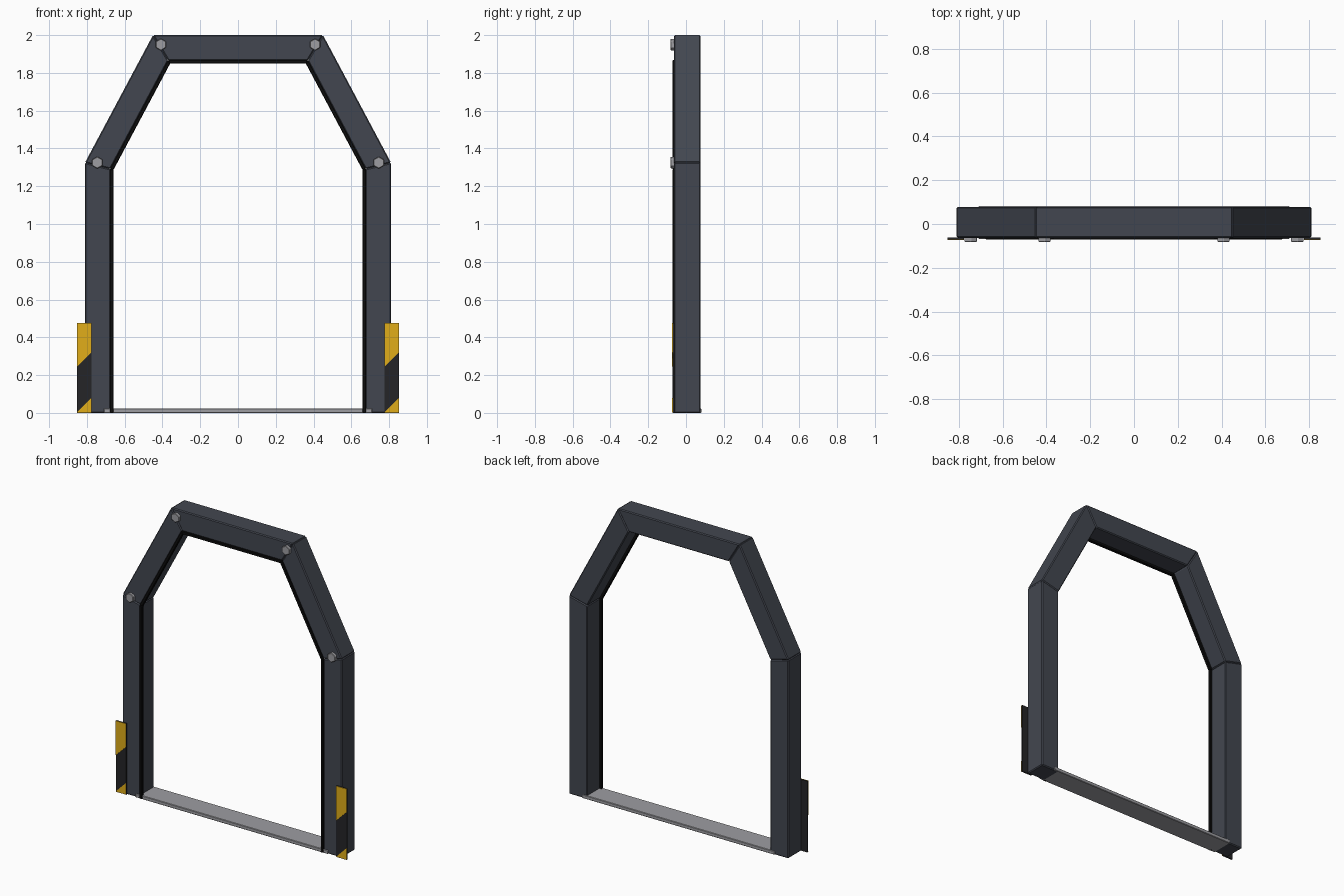
import bpy, bmesh, math

if "Cube" in bpy.data.objects:
    bpy.data.objects.remove(bpy.data.objects["Cube"])


def material(name, rgb):
    m = bpy.data.materials.new(name)
    m.diffuse_color = (*rgb, 1)
    m.use_nodes = True
    m.node_tree.nodes["Principled BSDF"].inputs["Base Color"].default_value = m.diffuse_color
    return m


FRAME = material("frame_paint", (0.055, 0.062, 0.08))
RUBBER = material("rubber", (0.004, 0.004, 0.004))
STEEL = material("steel", (0.34, 0.34, 0.36))
BLACK = material("stripe_black", (0.018, 0.018, 0.02))
YELLOW = material("stripe_yellow", (0.75, 0.42, 0.01))


def prism(name, pts, y0, y1, mat, bevel=0.0, segments=1):
    """Extrude an x-z outline from y0 to y1."""
    bm = bmesh.new()
    front = [bm.verts.new((x, y0, z)) for x, z in pts]
    back = [bm.verts.new((x, y1, z)) for x, z in pts]
    bm.faces.new(front)
    bm.faces.new(back[::-1])
    n = len(pts)
    for i in range(n):
        j = (i + 1) % n
        bm.faces.new((front[i], back[i], back[j], front[j]))
    if bevel:
        bmesh.ops.bevel(bm, geom=bm.edges[:], offset=bevel, segments=segments,
                        profile=0.5, affect='EDGES')
    bmesh.ops.recalc_face_normals(bm, faces=bm.faces[:])
    me = bpy.data.meshes.new(name)
    bm.to_mesh(me)
    bm.free()
    me.materials.append(mat)
    ob = bpy.data.objects.new(name, me)
    bpy.context.collection.objects.link(ob)
    return ob


# Arch outline, and mitred offsets of it towards the opening
HALF = [(0.81, 0.0), (0.81, 1.325), (0.45, 2.0)]
LEAN = math.atan2(HALF[1][0] - HALF[2][0], HALF[2][1] - HALF[1][1])
T1, T2 = math.tan(LEAN / 2), math.tan((math.pi / 2 - LEAN) / 2)


def inset(d):
    (a, z0), (_, z1), (c, z2) = HALF
    right = [(a - d, z0), (a - d, z1 - d * T1), (c - d * T2, z2 - d)]
    return [(-x, z) for x, z in right] + right[::-1]


def arch(names, d0, d1, y0, y1, mat, bevel, segments):
    outer, inner = inset(d0), inset(d1)
    for i, name in enumerate(names):
        prism(name, [outer[i], outer[i + 1], inner[i + 1], inner[i]],
              y0, y1, mat, bevel, segments)


# Mitred frame beams
arch(["left_post", "left_slope_beam", "top_beam", "right_slope_beam", "right_post"],
     0.0, 0.135, -0.063, 0.078, FRAME, 0.006, 1)

# Rubber seal around the front inner edge
arch(["left_seal", "left_slope_seal", "top_seal", "right_slope_seal", "right_seal"],
     0.132, 0.151, -0.071, -0.05, RUBBER, 0.003, 1)

# Threshold plate between the posts
prism("threshold", [(-0.71, 0), (0.71, 0), (0.71, 0.024), (-0.71, 0.024)],
      -0.068, 0.081, STEEL, 0.003)

for side, s in (("left", -1), ("right", 1)):
    # Hazard plate with raised yellow stripes
    x0, x1 = sorted((s * 0.852, s * 0.776))
    prism(side + "_hazard_plate", [(x0, 0), (x1, 0), (x1, 0.475), (x0, 0.475)],
          -0.07, -0.062, BLACK)
    prism(side + "_lower_stripe", [(x0, 0.003), (x1, 0.003), (x1, 0.08)],
          -0.074, -0.07, YELLOW)
    prism(side + "_upper_stripe", [(x0, 0.245), (x1, 0.32), (x1, 0.475), (x0, 0.475)],
          -0.074, -0.07, YELLOW)

    # Hexagonal bolt heads at the joints
    for level, x, z in (("lower", 0.745, 1.325), ("upper", 0.408, 1.95)):
        hexagon = [(s * x + 0.032 * math.sin(k * math.pi / 3),
                    z + 0.032 * math.cos(k * math.pi / 3)) for k in range(6)]
        prism(f"{side}_{level}_bolt", hexagon, -0.082, -0.058, STEEL, 0.003)
